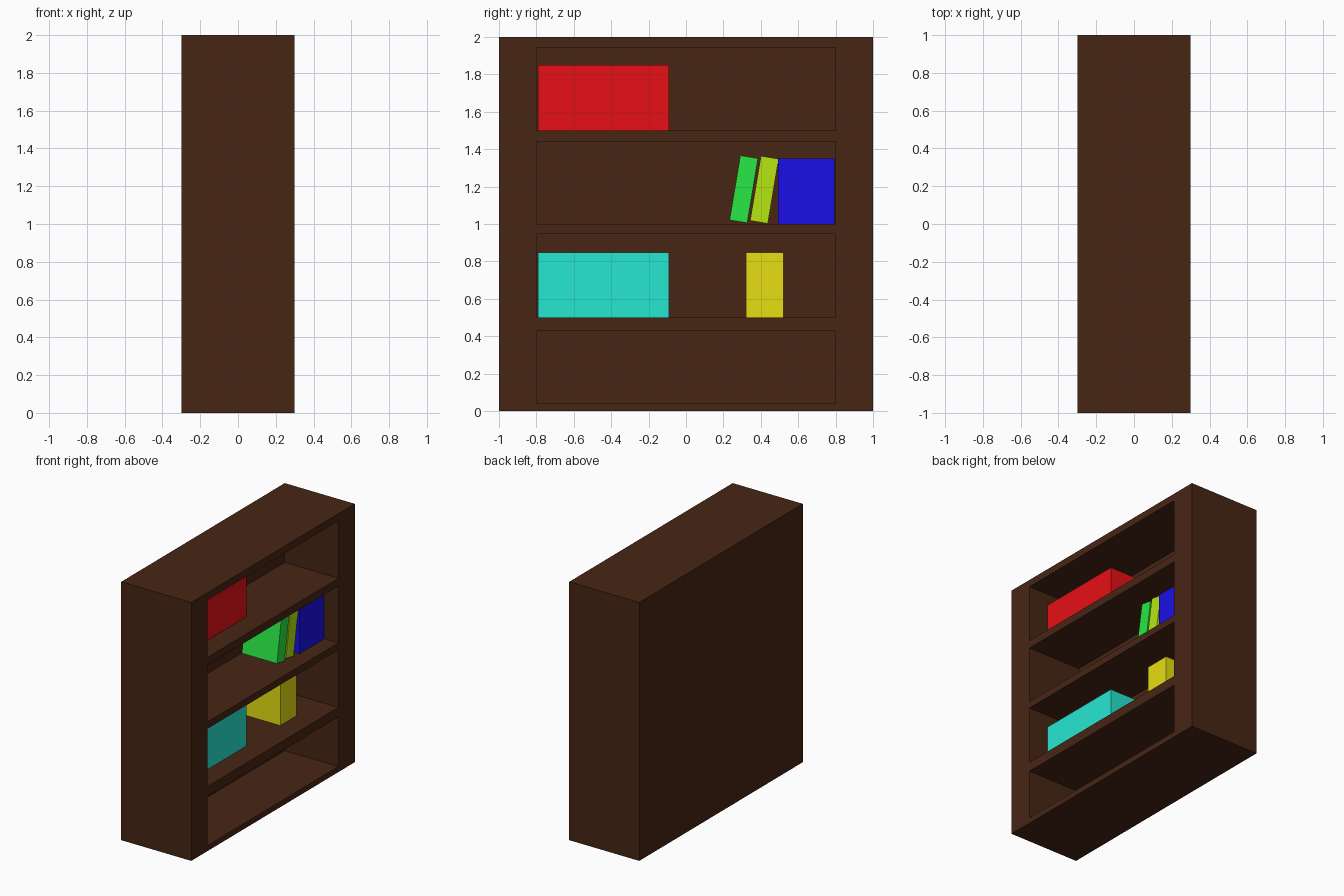
import bpy, bmesh, math
from mathutils import Matrix, Vector

if "Cube" in bpy.data.objects:
    bpy.data.objects.remove(bpy.data.objects["Cube"])


def make_object(name, bm, color):
    bmesh.ops.recalc_face_normals(bm, faces=bm.faces)
    mesh = bpy.data.meshes.new(name)
    bm.to_mesh(mesh)
    bm.free()
    mat = bpy.data.materials.new(name + "_material")
    mat.diffuse_color = (*color, 1)
    mat.use_nodes = True
    mat.node_tree.nodes["Principled BSDF"].inputs["Base Color"].default_value = mat.diffuse_color
    mesh.materials.append(mat)
    obj = bpy.data.objects.new(name, mesh)
    bpy.context.collection.objects.link(obj)
    return obj


def box(size):
    bm = bmesh.new()
    bmesh.ops.create_cube(bm, size=1, matrix=Matrix.Diagonal((*size, 1)))
    return bm


# Bookcase: a solid block with four compartments pushed into its +x face
shelves = [(0.043, 0.427), (0.5, 0.947), (1.0, 1.44), (1.5, 1.944)]
half_open, recess = 0.8, 0.46
bm = box((0.6, 2, 2))
bmesh.ops.translate(bm, verts=bm.verts, vec=(0, 0, 1))
cuts = [((0, s * half_open, 0), (0, 1, 0)) for s in (-1, 1)]
cuts += [((0, 0, z), (0, 0, 1)) for pair in shelves for z in pair]
for co, no in cuts:
    bmesh.ops.bisect_plane(bm, geom=bm.verts[:] + bm.edges[:] + bm.faces[:],
                           plane_co=co, plane_no=no)
openings = []
for f in bm.faces:
    c = f.calc_center_median()
    if c.x > 0.299 and abs(c.y) < half_open and any(a < c.z < b for a, b in shelves):
        openings.append(f)
new = bmesh.ops.extrude_discrete_faces(bm, faces=openings)["faces"]
bmesh.ops.translate(bm, verts=list({v for f in new for v in f.verts}),
                    vec=(-recess, 0, 0))
make_object("bookcase", bm, (0.063, 0.019, 0.0075))

# Books: name, front x, centre y, centre z, width, lean in degrees, colour
books = [
    ("red_book_row", 0.138, -0.442, 1.674, 0.7, 0, (0.8, 0.005, 0.008)),
    ("teal_book_row", 0.138, -0.442, 0.672, 0.7, 0, (0.02, 0.8, 0.64)),
    ("yellow_book", 0.138, 0.42, 0.672, 0.2, 0, (0.8, 0.73, 0.006)),
    ("blue_book_row", 0.18, 0.643, 1.174, 0.3, 0, (0.01, 0.005, 0.8)),
    ("lime_book", 0.17, 0.419, 1.183, 0.096, 9.5, (0.47, 0.8, 0.006)),
    ("green_book", 0.17, 0.309, 1.186, 0.096, 9.5, (0.022, 0.8, 0.058)),
]
depth, height = 0.3, 0.35
for name, front, y, z, width, lean, color in books:
    book = make_object(name, box((depth, width, height)), color)
    book.location = Vector((front - depth / 2, y, z))
    book.rotation_euler.x = -math.radians(lean)
